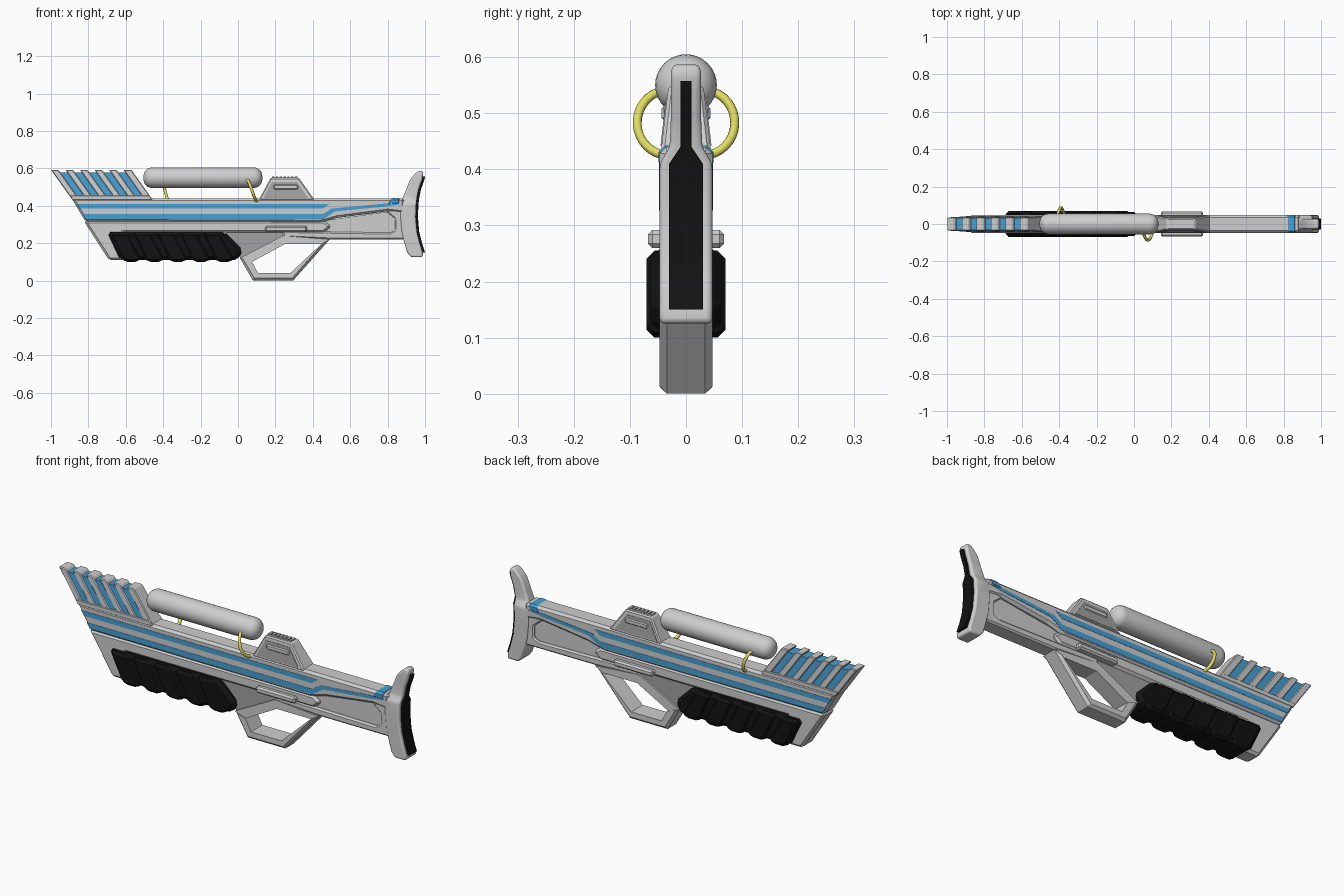
import bpy, bmesh, math

if "Cube" in bpy.data.objects:
    bpy.data.objects.remove(bpy.data.objects["Cube"])


def material(name, r, g, b):
    m = bpy.data.materials.new(name)
    m.diffuse_color = (r, g, b, 1)
    m.use_nodes = True
    m.node_tree.nodes["Principled BSDF"].inputs["Base Color"].default_value = m.diffuse_color
    return m


WHITE = material("light_grey", 0.62, 0.62, 0.62)
GREY = material("mid_grey", 0.36, 0.36, 0.36)
BLUE = material("blue", 0.06, 0.36, 0.68)
BLACK = material("black", 0.006, 0.006, 0.006)
YELLOW = material("yellow", 0.76, 0.72, 0.12)


def finish(bm, name, mat, bevel=0.0, segments=1, smooth=None):
    bmesh.ops.recalc_face_normals(bm, faces=bm.faces)
    me = bpy.data.meshes.new(name)
    bm.to_mesh(me)
    bm.free()
    ob = bpy.data.objects.new(name, me)
    bpy.context.collection.objects.link(ob)
    me.materials.append(mat)
    if bevel:
        mod = ob.modifiers.new("bevel", "BEVEL")
        mod.width = bevel
        mod.segments = segments
        mod.limit_method = "ANGLE"
        mod.angle_limit = math.radians(25)
    if smooth:
        bpy.ops.object.select_all(action="DESELECT")
        ob.select_set(True)
        bpy.context.view_layer.objects.active = ob
        bpy.ops.object.shade_smooth_by_angle(angle=math.radians(smooth))
    return ob


def prism(name, pts, hw, mat, bevel=0.0, top_hw=None):
    """Side outline (x, z) spanning y = -hw..hw, optionally narrower at its top."""
    z0, z1 = min(p[1] for p in pts), max(p[1] for p in pts)

    def half(z):
        return hw if top_hw is None else hw + (top_hw - hw) * (z - z0) / (z1 - z0)
    bm = bmesh.new()
    a = [bm.verts.new((x, -half(z), z)) for x, z in pts]
    b = [bm.verts.new((x, half(z), z)) for x, z in pts]
    bm.faces.new(a)
    bm.faces.new(b[::-1])
    for i in range(len(pts)):
        j = (i + 1) % len(pts)
        bm.faces.new((a[i], b[i], b[j], a[j]))
    return finish(bm, name, mat, bevel)


def loft(name, rows, mat, bevel, segments):
    """Stack of rectangles (z, x_front, x_back, half_width)."""
    bm = bmesh.new()
    rings = [[bm.verts.new(c) for c in ((a, -h, z), (b, -h, z), (b, h, z), (a, h, z))]
             for z, a, b, h in rows]
    bm.faces.new(rings[0])
    bm.faces.new(rings[-1])
    for p, q in zip(rings, rings[1:]):
        for i in range(4):
            j = (i + 1) % 4
            bm.faces.new((p[i], p[j], q[j], q[i]))
    return finish(bm, name, mat, bevel, segments, 40)


# Main body and lower body
prism("upper_body", [(-0.89, 0.44), (-0.815, 0.315), (0.44, 0.31), (0.53, 0.335),
                     (0.80, 0.37), (0.89, 0.36), (0.89, 0.44)], 0.047, WHITE, 0.012)
prism("lower_body", [(-0.825, 0.32), (-0.69, 0.11), (-0.61, 0.11), (-0.61, 0.257),
                     (0.46, 0.257), (0.50, 0.29), (0.46, 0.32)], 0.045, WHITE, 0.012)

# Blue side stripes
prism("upper_stripe", [(-0.862, 0.41), (-0.846, 0.385), (0.455, 0.385), (0.49, 0.41)],
      0.0485, BLUE)
prism("lower_stripe", [(-0.83, 0.355), (-0.812, 0.327), (0.455, 0.327), (0.52, 0.37),
                       (0.785, 0.395), (0.87, 0.408), (0.785, 0.412), (0.50, 0.385),
                       (0.455, 0.355)], 0.0485, BLUE)
prism("rear_band", [(0.785, 0.40), (0.87, 0.405), (0.87, 0.442), (0.815, 0.442)],
      0.0488, BLUE, 0.011)

# Ribbed front fin
SL = 0.115
for k in range(6):
    x = -1 + 0.0775 * k
    w = 0.04 if k < 5 else 0.043
    prism(f"fin_rib_{k}", [(x, 0.592), (x + w, 0.592), (x + w + SL, 0.43), (x + SL, 0.43)],
          0.042, WHITE, 0.004, 0.035)
prism("fin_core", [(-0.975, 0.578), (-0.59, 0.578), (-0.50, 0.45), (-0.884, 0.45)],
      0.037, BLUE, 0, 0.031)
prism("fin_base", [(-0.90, 0.455), (-0.475, 0.455), (-0.455, 0.43), (-0.885, 0.43)],
      0.044, WHITE, 0.003)

# Black ribbed handguard
prism("handguard", [(-0.70, 0.26), (-0.07, 0.26), (0.025, 0.165), (0.0, 0.11),
                    (-0.63, 0.11)], 0.063, BLACK, 0.018)
for k in range(5):
    x = -0.62 + 0.124 * k
    prism(f"handguard_rib_{k}", [(x - 0.07, 0.255), (x + 0.03, 0.255), (x + 0.105, 0.12),
                                 (x + 0.085, 0.10), (x + 0.015, 0.10), (x - 0.005, 0.12)],
          0.07, BLACK, 0.014)

# Trigger guard ring made of five bars
outer = [(0.01, 0.12), (0.08, 0.0), (0.295, 0.0), (0.49, 0.22), (0.24, 0.24)]
inner = [(0.075, 0.10), (0.107, 0.04), (0.28, 0.04), (0.445, 0.195), (0.25, 0.195)]
for i in range(5):
    j = (i + 1) % 5
    hw = 0.047 if i < 3 else 0.042
    ob = prism(f"guard_bar_{i}", [outer[i], outer[j], inner[j], inner[i]], hw, WHITE)
    if i < 3:  # chamfer only the outer rim
        bm = bmesh.new()
        bm.from_mesh(ob.data)
        ends = {(round(p[0], 4), round(p[1], 4)) for p in (outer[i], outer[j])}
        rim = [e for e in bm.edges
               if abs(e.verts[0].co.y - e.verts[1].co.y) < 1e-5
               and all((round(v.co.x, 4), round(v.co.z, 4)) in ends for v in e.verts)]
        bmesh.ops.bevel(bm, geom=rim, offset=0.013, segments=1, affect="EDGES")
        bm.to_mesh(ob.data)
        bm.free()
prism("guard_panel", [(-0.07, 0.262), (0.38, 0.262), (0.25, 0.20), (0.02, 0.11)], 0.033, GREY)

# Side rails on both flanks
prism("side_rail", [(0.145, 0.26), (0.37, 0.26), (0.37, 0.292), (0.145, 0.292)],
      0.068, WHITE, 0.008)

# Stock: lower bar, recessed panel, flared end, butt and pad
prism("stock_lower_bar", [(0.24, 0.232), (0.49, 0.22), (0.89, 0.22), (0.89, 0.255),
                          (0.24, 0.265)], 0.041, WHITE, 0.008)
prism("stock_panel", [(0.42, 0.25), (0.88, 0.24), (0.88, 0.38), (0.45, 0.32)], 0.03, WHITE)
prism("stock_flare", [(0.89, 0.23), (0.89, 0.39), (0.79, 0.372), (0.84, 0.33),
                      (0.84, 0.27), (0.79, 0.245)], 0.041, WHITE, 0.006)
butt = [(0.125, 0.925, 0.988, 0.047), (0.15, 0.905, 0.988, 0.047), (0.20, 0.89, 0.972, 0.047),
        (0.26, 0.875, 0.957, 0.047), (0.34, 0.868, 0.95, 0.047), (0.41, 0.868, 0.953, 0.047),
        (0.44, 0.88, 0.957, 0.029), (0.49, 0.90, 0.967, 0.027), (0.54, 0.92, 0.985, 0.027),
        (0.57, 0.945, 0.99, 0.027), (0.587, 0.965, 0.985, 0.024)]
loft("butt", butt, WHITE, 0.012, 3)
pad = [(z, b - 0.02, b + 0.012, 0.03 if z < 0.42 else 0.01) for z, a, b, h in butt[1:-2]]
pad.append((0.557, 0.965, 1.0, 0.01))
loft("butt_pad", pad, BLACK, 0, 1)

# Sight block with inset panels, bars and top teeth
prism("sight", [(0.11, 0.43), (0.175, 0.55), (0.325, 0.55), (0.41, 0.43)],
      0.045, WHITE, 0.006, 0.031)
prism("sight_panel", [(0.135, 0.442), (0.182, 0.528), (0.315, 0.528), (0.375, 0.442)],
      0.0455, GREY, 0, 0.0355)
prism("sight_bar", [(0.19, 0.487), (0.32, 0.487), (0.32, 0.513), (0.19, 0.513)],
      0.044, WHITE, 0.005)
for k in range(7):
    x = 0.182 + 0.0205 * k
    prism(f"sight_tooth_{k}", [(x, 0.545), (x + 0.012, 0.545), (x + 0.012, 0.557),
                               (x, 0.557)], 0.016, WHITE)

# Rounded tank lying along the top, revolved around x
R, CR, X0, X1, N = 0.055, 0.046, -0.505, 0.13, 32
arc = [math.pi / 2 * i / 6 for i in range(7)]
prof = [(X0 + CR - CR * math.cos(a), R - CR + CR * math.sin(a)) for a in arc]
prof += [(X1 - CR + CR * math.cos(a), R - CR + CR * math.sin(a)) for a in reversed(arc)]
bm = bmesh.new()
rings = [[bm.verts.new((x, r * math.cos(2 * math.pi * i / N),
                        0.55 + r * math.sin(2 * math.pi * i / N))) for i in range(N)]
         for x, r in prof]
for p, q in zip(rings, rings[1:]):
    for i in range(N):
        j = (i + 1) % N
        bm.faces.new((p[i], p[j], q[j], q[i]))
bm.faces.new(rings[0])
bm.faces.new(rings[-1])
finish(bm, "tank", WHITE, smooth=40)

# Yellow hoses from the tank to the body, one on each side
for name, side, xa, xb in (("front_hose", 1, -0.42, -0.365), ("rear_hose", -1, 0.035, 0.108)):
    cu = bpy.data.curves.new(name, "CURVE")
    cu.dimensions = "3D"
    cu.bevel_depth = 0.008
    cu.bevel_resolution = 3
    cu.use_fill_caps = True
    sp = cu.splines.new("POLY")
    n = 21
    sp.points.add(n - 1)
    for i in range(n):
        t = i / (n - 1)
        a = math.radians(115 - 215 * t)
        sp.points[i].co = (xa + (xb - xa) * t, side * (0.031 + 0.056 * math.cos(a)),
                           0.483 + 0.058 * math.sin(a), 1)
    sp.use_smooth = True
    cu.materials.append(YELLOW)
    ob = bpy.data.objects.new(name, cu)
    bpy.context.collection.objects.link(ob)
    bpy.ops.object.select_all(action="DESELECT")
    ob.select_set(True)
    bpy.context.view_layer.objects.active = ob
    bpy.ops.object.convert(target="MESH")
